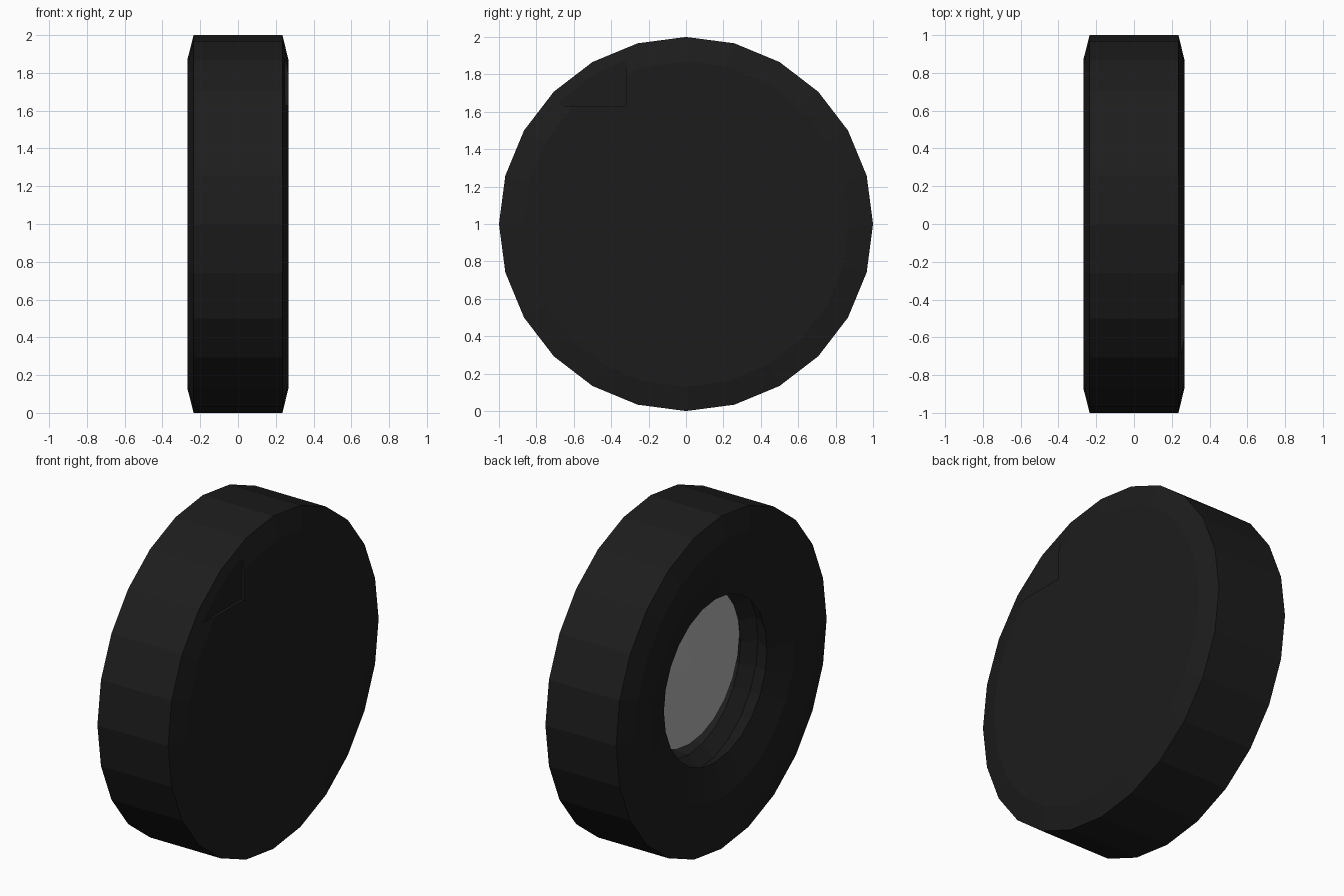
import bpy, bmesh, math
from mathutils import Matrix

if "Cube" in bpy.data.objects:
    bpy.data.objects.remove(bpy.data.objects["Cube"])

N = 24


def material(name, v):
    m = bpy.data.materials.new(name)
    m.diffuse_color = (v, v, v, 1)
    m.use_nodes = True
    m.node_tree.nodes["Principled BSDF"].inputs["Base Color"].default_value = m.diffuse_color
    return m


def lathe(name, profile, mat, closed=False, centre_z=1.0, n=N):
    """Spin (x, radius) points about the wheel axle."""
    bm = bmesh.new()
    rings = []
    for x, r in profile:
        if r == 0:
            rings.append([bm.verts.new((x, 0, centre_z))] * n)
        else:
            rings.append([bm.verts.new((x, r * math.sin(2 * math.pi * i / n),
                                        centre_z + r * math.cos(2 * math.pi * i / n)))
                          for i in range(n)])
    pairs = list(zip(rings, rings[1:]))
    if closed:
        pairs.append((rings[-1], rings[0]))
    for a, b in pairs:
        for i in range(n):
            j = (i + 1) % n
            bm.faces.new(dict.fromkeys((a[i], a[j], b[j], b[i])))
    bmesh.ops.recalc_face_normals(bm, faces=bm.faces[:])
    me = bpy.data.meshes.new(name)
    bm.to_mesh(me)
    bm.free()
    ob = bpy.data.objects.new(name, me)
    bpy.context.collection.objects.link(ob)
    me.materials.append(mat)
    return ob


black = material("black_rubber", 0.012)
grey = material("grey_metal", 0.45)

# Tyre: tread, dished left sidewall, lip and wheel well
lathe("tyre", [(0.235, 1), (-0.235, 1), (-0.268, 0.87), (-0.25, 0.68), (-0.196, 0.49),
               (-0.08, 0.57), (-0.02, 0.49), (0.2, 0.49), (0.2, 0.9)], black, closed=True)

# Hub plate: shallow dome inside the opening
lathe("hub", [(0.06, 0), (0.06, 0.44), (-0.02, 0.48), (-0.035, 0.25), (-0.045, 0)], grey,
      centre_z=1.05)

# Cover closing the right side
cover = lathe("cover", [(0.2, 0), (0.2, 0.9), (0.235, 1), (0.267, 0.87), (0.265, 0)], black)

# Shallow square notch at the cover's upper front corner
bm = bmesh.new()
bmesh.ops.create_cube(bm, size=1, matrix=Matrix.Translation((0.75, -0.82, 2.13))
                      @ Matrix.Diagonal((1, 1, 1, 1)))
me = bpy.data.meshes.new("notch_cutter")
bm.to_mesh(me)
bm.free()
cutter = bpy.data.objects.new("notch_cutter", me)
bpy.context.collection.objects.link(cutter)
cutter.hide_render = True
cutter.hide_set(True)
mod = cover.modifiers.new("notch", 'BOOLEAN')
mod.operation = 'DIFFERENCE'
mod.solver = 'EXACT'
mod.object = cutter
